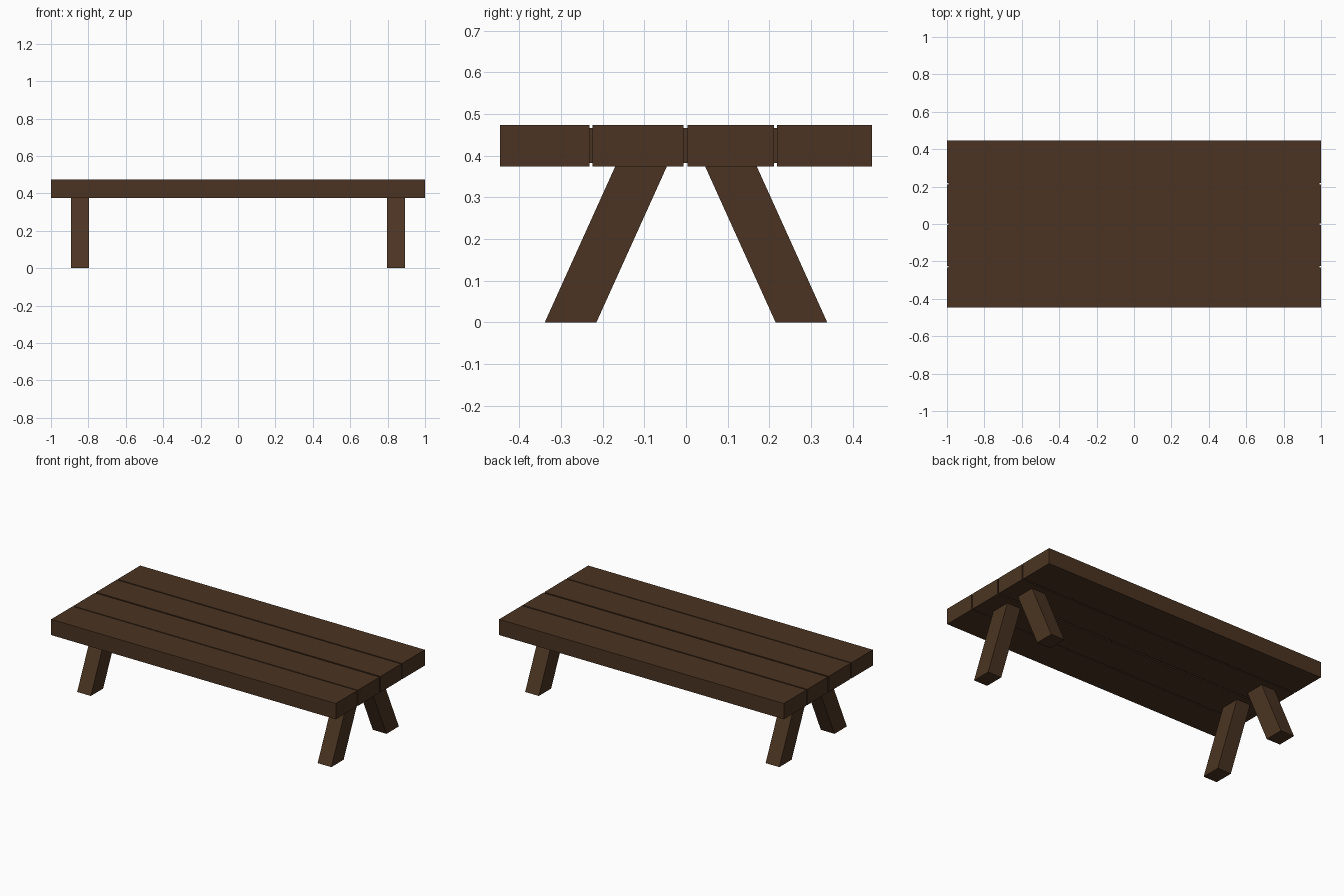
import bpy
import bmesh

cube = bpy.data.objects.get("Cube")
if cube:
    bpy.data.objects.remove(cube, do_unlink=True)

# Dark wood used for the whole table
wood = bpy.data.materials.new("dark_brown_wood")
wood.use_nodes = True
colour = (0.070, 0.034, 0.016, 1)
wood.diffuse_color = colour
shader = next(n for n in wood.node_tree.nodes if n.type == "BSDF_PRINCIPLED")
shader.inputs["Base Color"].default_value = colour
shader.inputs["Roughness"].default_value = 0.8


def prism(name, profile, x0, x1):
    """Extrude a closed (y, z) profile along x."""
    bm = bmesh.new()
    face = bm.faces.new([bm.verts.new((x0, y, z)) for y, z in profile])
    result = bmesh.ops.extrude_face_region(bm, geom=[face])
    moved = [v for v in result["geom"] if isinstance(v, bmesh.types.BMVert)]
    bmesh.ops.translate(bm, verts=moved, vec=(x1 - x0, 0, 0))
    bmesh.ops.recalc_face_normals(bm, faces=bm.faces)
    mesh = bpy.data.meshes.new(name)
    bm.to_mesh(mesh)
    bm.free()
    mesh.materials.append(wood)
    obj = bpy.data.objects.new(name, mesh)
    bpy.context.collection.objects.link(obj)
    return obj


def board(name, y0, y1, z0, z1, half_length):
    profile = [(y0, z0), (y1, z0), (y1, z1), (y0, z1)]
    return prism(name, profile, -half_length, half_length)


# Four top planks of slightly different widths
BOTTOM, TOP = 0.374, 0.474
planks = [(-0.447, -0.232), (-0.225, -0.006), (0.004, 0.211), (0.219, 0.447)]
for i, (y0, y1) in enumerate(planks):
    board(f"top_plank_{i + 1}", y0, y1, BOTTOM, TOP, 1.0)

# Recessed strips that close the gaps between planks
for i in range(3):
    board(f"gap_strip_{i + 1}", planks[i][1], planks[i + 1][0],
          BOTTOM + 0.008, TOP - 0.008, 0.992)

# Slanted legs, splayed towards front and back
leg = [(0.215, 0), (0.339, 0), (0.170, BOTTOM), (0.046, BOTTOM)]
for side, x0, x1 in (("right", -0.893, -0.797), ("left", 0.797, 0.893)):
    for end, sign in (("front", -1), ("back", 1)):
        prism(f"{end}_{side}_leg", [(sign * y, z) for y, z in leg], x0, x1)
